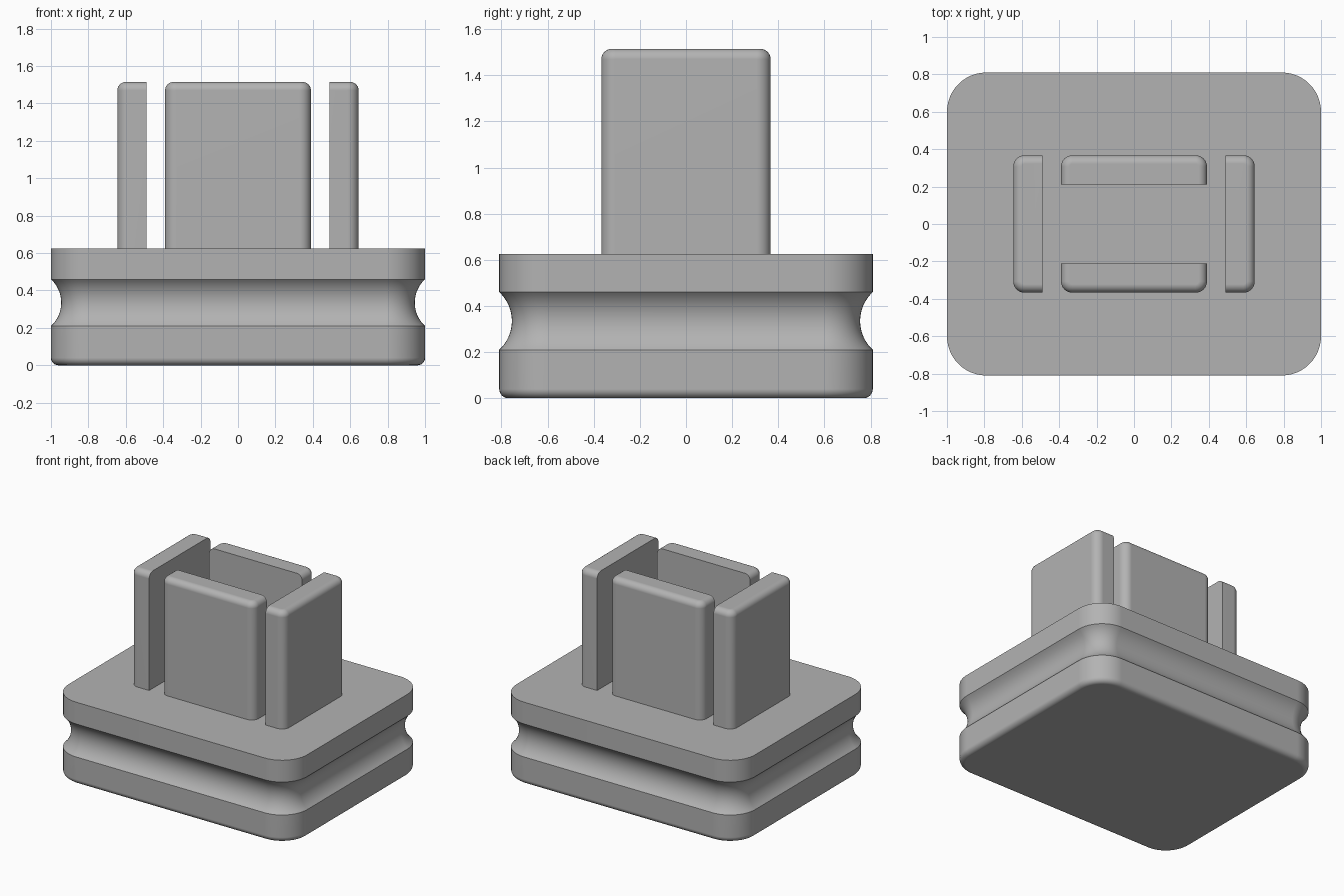
import bpy, bmesh
from math import sin, cos, pi, asin, radians
from mathutils import Matrix, Vector

cube = bpy.data.objects.get("Cube")
if cube:
    bpy.data.objects.remove(cube, do_unlink=True)

grey = bpy.data.materials.new("plain grey")
grey.use_nodes = True
colour = (0.45, 0.45, 0.45, 1)
grey.diffuse_color = colour
grey.node_tree.nodes["Principled BSDF"].inputs["Base Color"].default_value = colour


def outline(half_width, y0, y1, radius, inset, z, round_inner):
    """Rounded rectangle; the y0 side stays sharp and fixed unless round_inner."""
    x, r = half_width - inset, radius - inset
    top = y1 - inset
    bottom = y0 + inset if round_inner else y0
    points = []
    for sx, sy, start in ((1, 1, 0), (-1, 1, 1), (-1, -1, 2), (1, -1, 3)):
        y = top if sy > 0 else bottom
        if sy < 0 and not round_inner:
            points.append(Vector((sx * x, y, z)))
            continue
        for i in range(13):
            a = (start + i / 12) * pi / 2
            points.append(Vector((sx * (x - r) + r * cos(a),
                                  y - sy * r + r * sin(a), z)))
    return points


def loft(name, profile, half_width, y0, y1, radius, round_inner, turn=0):
    """Join outlines following a profile of (inset, z) and cap both ends."""
    bm = bmesh.new()
    rings = [[bm.verts.new(p) for p in
              outline(half_width, y0, y1, radius, inset, z, round_inner)]
             for inset, z in profile]
    n = len(rings[0])
    for low, high in zip(rings, rings[1:]):
        for i in range(n):
            j = (i + 1) % n
            bm.faces.new((low[i], low[j], high[j], high[i]))
    bm.faces.new(rings[0][::-1])
    bm.faces.new(rings[-1])
    bm.transform(Matrix.Rotation(turn, 4, 'Z'))
    bmesh.ops.recalc_face_normals(bm, faces=bm.faces)
    mesh = bpy.data.meshes.new(name)
    bm.to_mesh(mesh)
    bm.free()
    obj = bpy.data.objects.new(name, mesh)
    bpy.context.collection.objects.link(obj)
    mesh.materials.append(grey)
    bpy.ops.object.select_all(action='DESELECT')
    obj.select_set(True)
    bpy.context.view_layer.objects.active = obj
    bpy.ops.object.shade_smooth_by_angle(angle=radians(30))
    weighted = obj.modifiers.new("flat caps", 'WEIGHTED_NORMAL')
    weighted.keep_sharp = True
    return obj


def fillet(size, steps=6):
    """Quarter round as (inset, distance from the end)."""
    return [(size * (1 - sin(i / steps * pi / 2)), size * (1 - cos(i / steps * pi / 2)))
            for i in range(steps + 1)]


# Base block with a rounded lower edge and a concave groove all round
base_top, groove_mid, half_gap, depth = 0.625, 0.335, 0.125, 0.055
arc_r = (half_gap ** 2 + depth ** 2) / (2 * depth)
arc = asin(half_gap / arc_r)
groove = []
for i in range(17):
    a = arc * (i / 8 - 1)
    groove.append((depth - arc_r * (1 - cos(a)), groove_mid + arc_r * sin(a)))
loft("grooved_base", fillet(0.04) + groove + [(0, base_top)],
     1.0, -0.81, 0.81, 0.21, True)

# Four upright walls, rounded on the outside and sharp on the inside
wall_top = 1.515
wall = [(0, base_top - 0.01)] + [(inset, wall_top - d) for inset, d in fillet(0.045)[::-1]]
for name, half_width, inner, outer, turn in (
        ("back_wall", 0.39, 0.212, 0.367, 0),
        ("right_wall", 0.367, 0.488, 0.645, pi / 2),
        ("front_wall", 0.39, 0.212, 0.367, pi),
        ("left_wall", 0.367, 0.488, 0.645, -pi / 2)):
    loft(name, wall, half_width, inner, outer, 0.06, False, turn)
